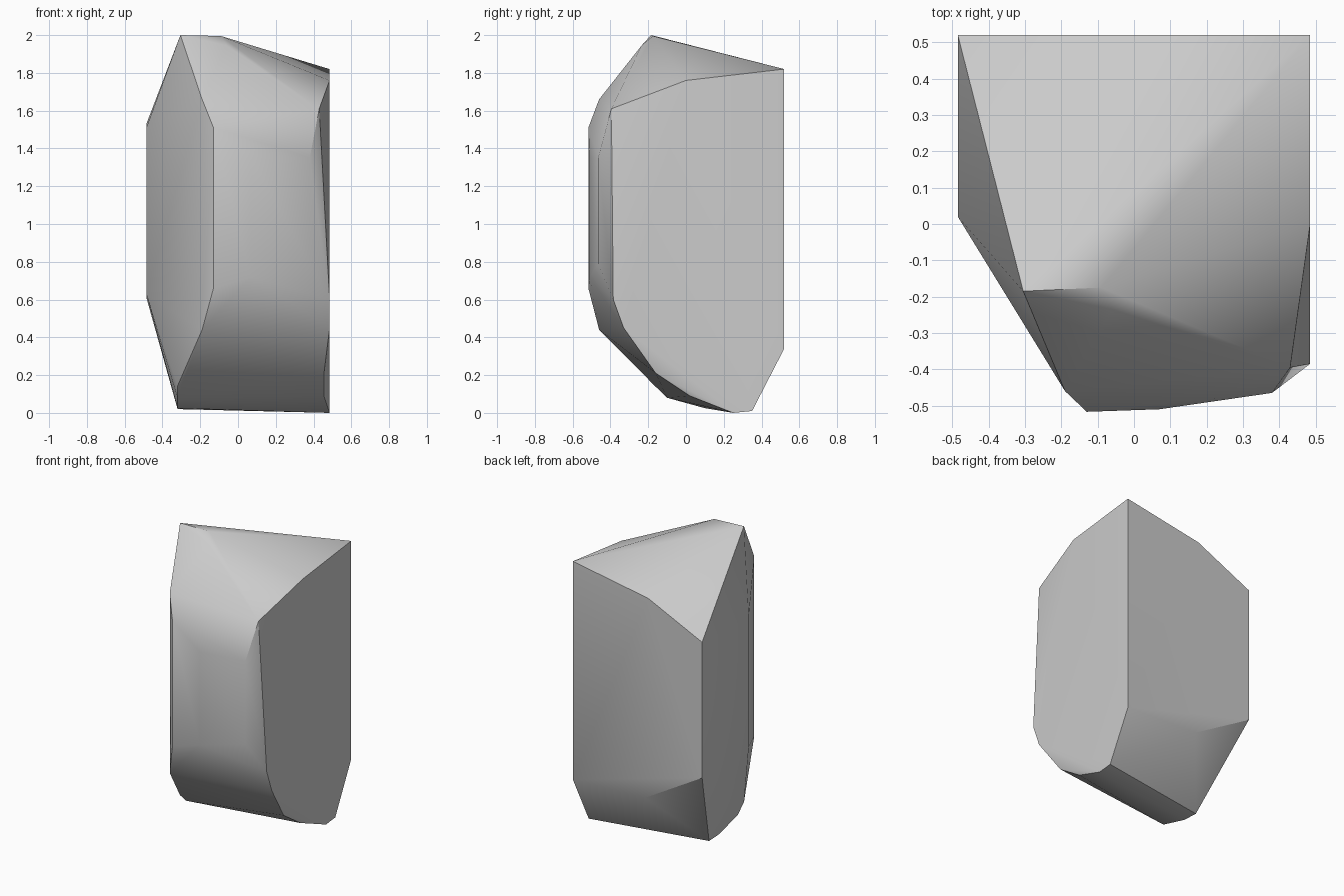
import bpy
import bmesh
import math

cube = bpy.data.objects.get("Cube")
if cube:
    bpy.data.objects.remove(cube, do_unlink=True)

# Single stone colour
stone = bpy.data.materials.new("stone grey")
stone.use_nodes = True
grey = (0.6, 0.6, 0.6, 1.0)
stone.diffuse_color = grey
stone.node_tree.nodes["Principled BSDF"].inputs["Base Color"].default_value = grey

RIGHT, LEFT, BACK = 0.485, -0.485, 0.52

# Corner points, grouped by the region of the stone they shape
crown = [(-0.305, -0.185, 2.0), (-0.09, -0.175, 1.995), (-0.06, -0.235, 1.945)]
back_wall = [(RIGHT, BACK, 1.82), (-0.08, BACK, 1.72), (LEFT, BACK, 1.53),
             (LEFT, BACK, 0.61), (-0.056, BACK, 0.36), (RIGHT, BACK, 0.34)]
right_wall = [(RIGHT, 0.0, 1.76), (0.43, -0.395, 1.61), (RIGHT, -0.385, 0.6),
              (RIGHT, -0.33, 0.45), (0.455, -0.16, 0.21), (0.455, 0.02, 0.09),
              (RIGHT, 0.25, 0.0), (RIGHT, 0.35, 0.01)]
left_wall = [(LEFT, 0.02, 1.51), (LEFT, 0.02, 0.63)]
front_wall = [(-0.19, -0.46, 1.66), (-0.13, -0.517, 1.51), (0.07, -0.51, 1.35),
              (0.38, -0.465, 1.35), (0.38, -0.465, 0.79), (0.07, -0.51, 0.72),
              (-0.13, -0.517, 0.66), (-0.19, -0.46, 0.44)]
base = [(-0.32, -0.165, 0.143), (-0.32, -0.1, 0.08), (-0.32, 0.1, 0.025),
        (-0.32, 0.21, 0.02)]

# Wrap the corners in one convex skin
bm = bmesh.new()
for point in crown + back_wall + right_wall + left_wall + front_wall + base:
    bm.verts.new(point)
hull = bmesh.ops.convex_hull(bm, input=bm.verts)
loose = [v for v in bm.verts if not v.link_faces]
bmesh.ops.delete(bm, geom=loose, context='VERTS')
bmesh.ops.dissolve_limit(bm, angle_limit=math.radians(2),
                         verts=bm.verts, edges=bm.edges)
bmesh.ops.recalc_face_normals(bm, faces=bm.faces)

mesh = bpy.data.meshes.new("rock")
bm.to_mesh(mesh)
bm.free()
mesh.materials.append(stone)
rock = bpy.data.objects.new("rock", mesh)
bpy.context.collection.objects.link(rock)

# Soft shading over shallow facets, crisp main edges
bpy.ops.object.select_all(action='DESELECT')
rock.select_set(True)
bpy.context.view_layer.objects.active = rock
bpy.ops.object.shade_smooth_by_angle(angle=math.radians(32))
